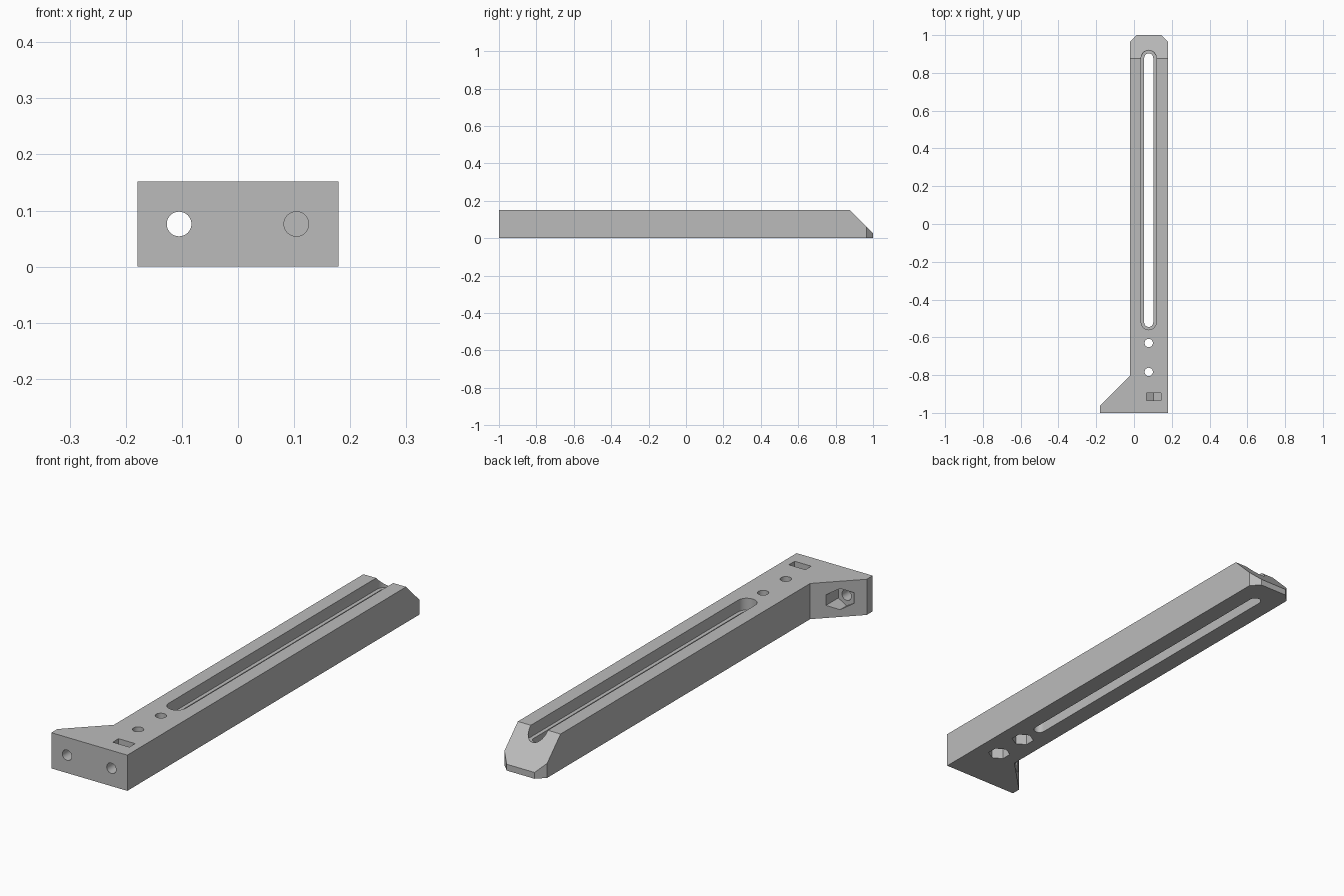
import bpy, bmesh, math

old = bpy.data.objects.get("Cube")
if old:
    bpy.data.objects.remove(old, do_unlink=True)

grey = bpy.data.materials.new("plain_grey")
grey.use_nodes = True
GREY = (0.5, 0.5, 0.5, 1)
grey.diffuse_color = GREY
grey.node_tree.nodes["Principled BSDF"].inputs["Base Color"].default_value = GREY

HEIGHT = 0.152
MID_Z = HEIGHT / 2
SLOT_X = 0.078
BOLT_R = 0.022
NUT_R = 0.045      # corner radius of the nut pockets
LEDGE_Z = 0.102    # shelf inside the long slot


def prism(name, outline, axis, lo, hi):
    """Extrude a 2D outline along an axis."""
    place = {"x": lambda a, b, t: (t, a, b),
             "y": lambda a, b, t: (a, t, b),
             "z": lambda a, b, t: (a, b, t)}[axis]
    bm = bmesh.new()
    ends = [[bm.verts.new(place(a, b, t)) for a, b in outline] for t in (lo, hi)]
    n = len(outline)
    bm.faces.new(ends[0])
    bm.faces.new(ends[1])
    for i in range(n):
        j = (i + 1) % n
        bm.faces.new((ends[0][i], ends[0][j], ends[1][j], ends[1][i]))
    bmesh.ops.recalc_face_normals(bm, faces=bm.faces)
    mesh = bpy.data.meshes.new(name)
    bm.to_mesh(mesh)
    bm.free()
    mesh.materials.append(grey)
    obj = bpy.data.objects.new(name, mesh)
    bpy.context.collection.objects.link(obj)
    return obj


def ring(cx, cy, r, n, start=0.0, sweep=math.tau):
    return [(cx + r * math.cos(start + sweep * i / n),
             cy + r * math.sin(start + sweep * i / n)) for i in range(n)]


def hexagon(cx, cy):
    # Corners point along the second axis
    return ring(cx, cy, NUT_R, 6, math.pi / 2)


def stadium(cx, lo, hi, r, n=16):
    top = ring(cx, hi - r, r, n, 0, math.pi) + [(cx - r, hi - r)]
    bottom = ring(cx, lo + r, r, n, math.pi, math.pi) + [(cx + r, lo + r)]
    return top + bottom


# Arm with a flared foot and clipped tip corners
left, right, clip = -0.022, 0.179, 0.035
arm = prism("slotted_arm", [
    (-right, -1), (right, -1), (right, 1 - clip), (right - clip, 1),
    (left + clip, 1), (left, 1 - clip), (left, -0.803), (-right, -0.96)],
    "z", 0, HEIGHT)

# Sloped tip
cutters = [prism("tip_cutter", [(0.775, 0.252), (1.1, -0.073), (1.1, 0.252)],
                 "x", -0.5, 0.5)]

# Long slot: wide channel above, narrow passage below
cutters += [
    prism("channel_cutter", stadium(SLOT_X, -0.56, 0.92, 0.04), "z", LEDGE_Z, 0.3),
    prism("passage_cutter", stadium(SLOT_X, -0.545, 0.903, 0.024), "z", -0.1, 0.2)]

# Upright bolt holes with nut pockets underneath
for y in (-0.63, -0.783):
    cutters += [
        prism("upright_hole_cutter", ring(SLOT_X, y, BOLT_R, 32), "z", -0.1, 0.3),
        prism("under_nut_cutter", hexagon(SLOT_X, y), "z", -0.1, 0.06)]

# Foot bolt holes: one through to an open nut pocket, one blind
cutters += [
    prism("through_hole_cutter", ring(-0.105, MID_Z, BOLT_R, 32), "y", -1.1, -0.7),
    prism("rear_nut_cutter", hexagon(-0.105, MID_Z), "y", -0.93, -0.7),
    prism("blind_hole_cutter", ring(0.104, MID_Z, BOLT_R, 32), "y", -1.1, -0.86)]

# Drop-in nut slot from the top with a pointed floor
half = NUT_R * math.cos(math.pi / 6)
cutters.append(prism("drop_nut_cutter", [
    (0.104 - half, 0.3), (0.104 - half, MID_Z - NUT_R / 2), (0.104, MID_Z - NUT_R),
    (0.104 + half, MID_Z - NUT_R / 2), (0.104 + half, 0.3)], "y", -0.935, -0.896))

# Cut everything out of the arm, then remove the cutters
bpy.context.view_layer.objects.active = arm
for cutter in cutters:
    mod = arm.modifiers.new("cut", "BOOLEAN")
    mod.operation = "DIFFERENCE"
    mod.solver = "EXACT"
    mod.object = cutter
    bpy.ops.object.modifier_apply(modifier=mod.name)
    bpy.data.objects.remove(cutter, do_unlink=True)

# Smooth round walls, sharp edges
bpy.ops.object.select_all(action="DESELECT")
arm.select_set(True)
bpy.ops.object.shade_smooth_by_angle(angle=math.radians(25))
